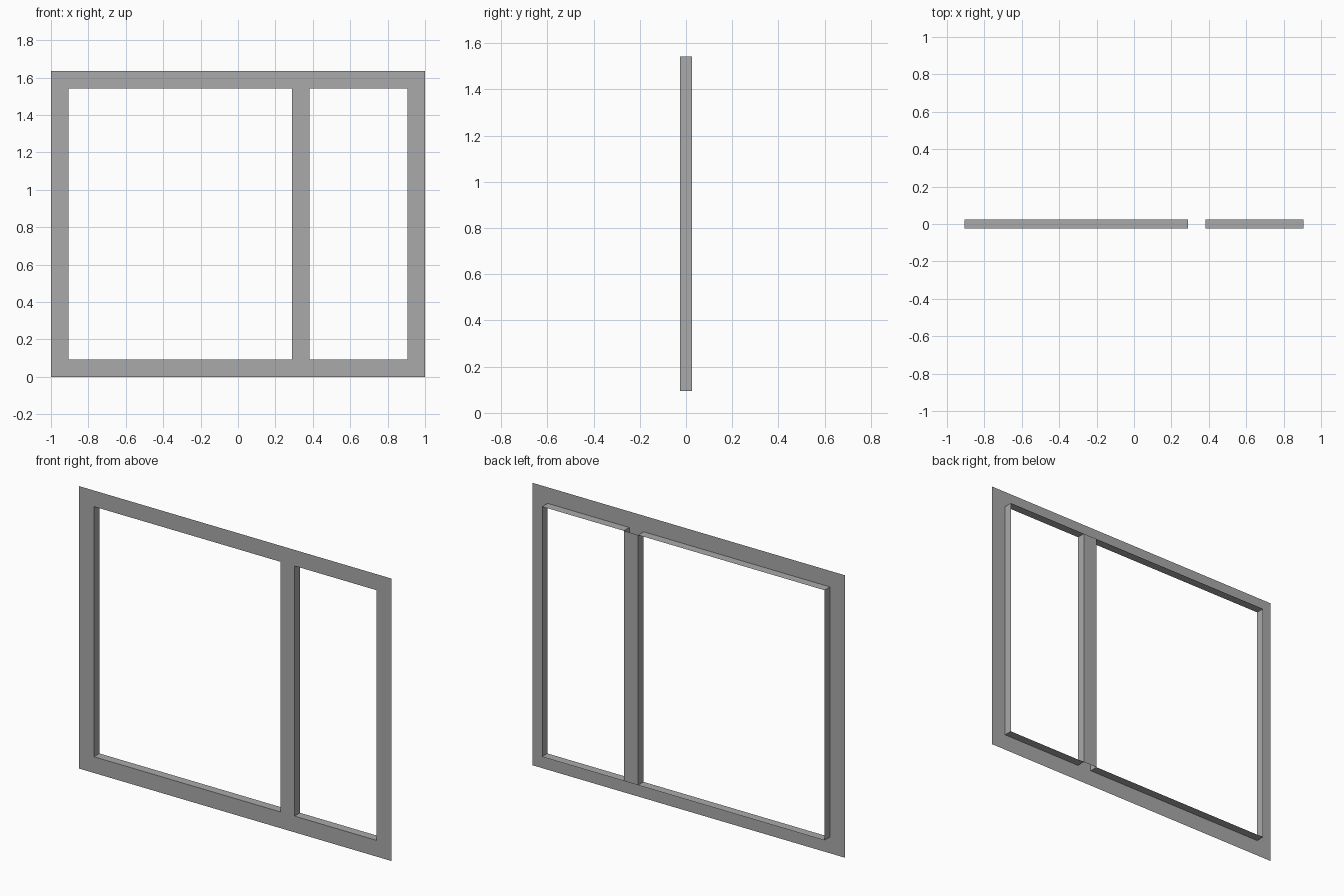
import bpy

cube = bpy.data.objects.get("Cube")
if cube:
    bpy.data.objects.remove(cube, do_unlink=True)

# Main dimensions
FRONT, BACK = -0.025, 0.025
XS = [-1.0, -0.905, 0.29, 0.381, 0.905, 1.0]
ZS = [0.0, 0.094, 1.543, 1.636]
OPENINGS = {"wide": 1, "narrow": 3}   # columns left open in the middle row

grey = bpy.data.materials.new("frame grey")
grey.use_nodes = True
colour = (0.4, 0.4, 0.4, 1.0)
grey.diffuse_color = colour
grey.node_tree.nodes["Principled BSDF"].inputs["Base Color"].default_value = colour


def add_part(name, verts, faces):
    mesh = bpy.data.meshes.new(name)
    mesh.from_pydata(verts, [], faces)
    mesh.materials.append(grey)
    obj = bpy.data.objects.new(name, mesh)
    bpy.context.collection.objects.link(obj)
    return obj


def ring(x0, x1, z0, z1, y):
    return [(x0, y, z0), (x1, y, z0), (x1, y, z1), (x0, y, z1)]


# Flat front sheet with two openings
cols = len(XS)
verts = [(x, FRONT, z) for z in ZS for x in XS]
faces = []
for row in range(len(ZS) - 1):
    for col in range(cols - 1):
        if row == 1 and col in OPENINGS.values():
            continue
        a = row * cols + col
        faces.append((a, a + 1, a + 1 + cols, a + cols))
add_part("front_frame", verts, faces)

# Thin linings running back from the edge of each opening
for name, col in OPENINGS.items():
    edges = (XS[col], XS[col + 1], ZS[1], ZS[2])
    verts = ring(*edges, FRONT) + ring(*edges, BACK)
    faces = [(i, (i + 1) % 4, (i + 1) % 4 + 4, i + 4) for i in range(4)]
    add_part(name + "_opening_lining", verts, faces)

# Back cover of the upright between the openings
add_part("mullion_back", ring(XS[2], XS[3], ZS[1], ZS[2], BACK), [(3, 2, 1, 0)])
